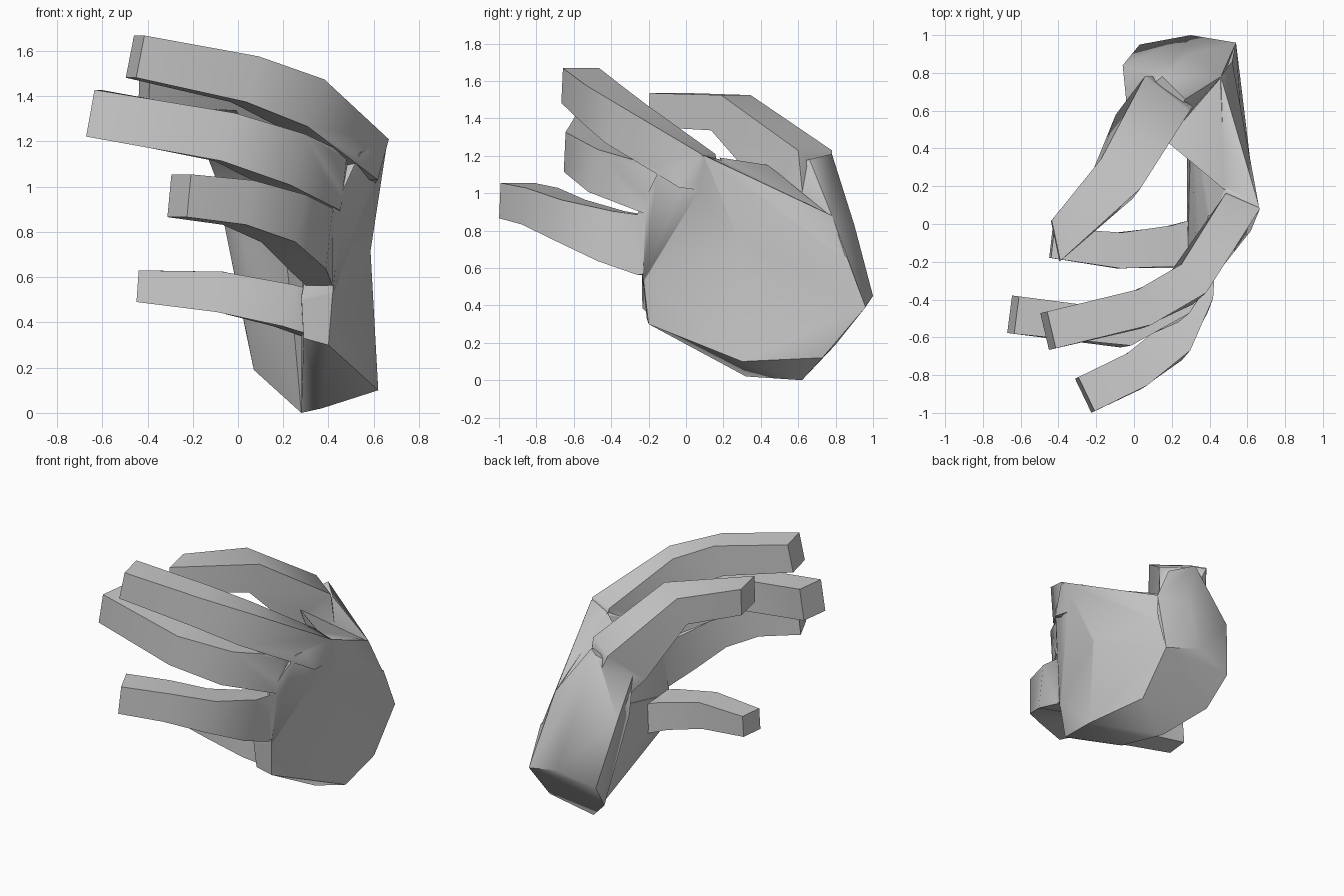
import bpy, bmesh, math
from mathutils import Vector

if "Cube" in bpy.data.objects:
    bpy.data.objects.remove(bpy.data.objects["Cube"])


def finish(name, bm):
    bmesh.ops.recalc_face_normals(bm, faces=bm.faces)
    me = bpy.data.meshes.new(name)
    bm.to_mesh(me)
    bm.free()
    ob = bpy.data.objects.new(name, me)
    bpy.context.collection.objects.link(ob)
    return ob


def hull(name, pts):
    bm = bmesh.new()
    for p in pts:
        bm.verts.new(p)
    bmesh.ops.convex_hull(bm, input=bm.verts[:])
    loose = [v for v in bm.verts if not v.link_faces]
    bmesh.ops.delete(bm, geom=loose, context='VERTS')
    return finish(name, bm)


def digit(name, rings):
    """Four-sided tube: each ring is x, y, z, half height, half depth
    and optionally the heading in degrees of its depth direction."""
    bm = bmesh.new()
    pts = [Vector(r[:3]) for r in rings]
    loops = []
    for i, r in enumerate(rings):
        t = Vector()
        if i > 0:
            t += (pts[i] - pts[i - 1]).normalized()
        if i < len(pts) - 1:
            t += (pts[i + 1] - pts[i]).normalized()
        t.normalize()
        u = Vector((0, 0, 1))
        u = (u - t * u.dot(t)).normalized()
        v = t.cross(u)
        if len(r) > 5:
            a = math.radians(r[5])
            v = Vector((math.cos(a), math.sin(a), 0))
        loops.append([bm.verts.new(pts[i] + u * a * r[3] + v * b * r[4])
                      for a, b in ((1, 1), (1, -1), (-1, -1), (-1, 1))])
    for a, b in zip(loops, loops[1:]):
        for k in range(4):
            j = (k + 1) % 4
            bm.faces.new((a[k], a[j], b[j], b[k]))
    bm.faces.new(loops[0])
    bm.faces.new(loops[-1])
    return finish(name, bm)


# Flat six-sided wrist cut
wrist = [(.54, .96, .39), (.30, 1.0, .45), (.03, .95, .38),
         (.07, .80, .19), (.28, .62, 0), (.54, .73, .12)]

# Palm in two halves that share a row, so the back of the hand dips between them
waist = [(.585, .30, .73), (.52, .86, .66), (.42, -.23, .55), (.28, -.23, .52),
         (.30, .60, .70)]
hand = hull("hand", waist + [wrist[0], wrist[4], wrist[5],
                             (.62, .30, .10), (.37, .32, .02),
                             (.40, -.20, .30), (.29, -.21, .33)])
parts = [hull("upper_palm", [(x, y, z - .02) for x, y, z in waist] + [
    (.42, -.26, .89), (.33, -.20, .84), (.54, -.13, 1.15), (.40, -.03, 1.08),
    (.66, .10, 1.20), (.48, .18, 1.18), (.46, .78, .88)])]

# Thumb heel rising from the wrist
parts.append(hull("thumb_heel", wrist + [
    (-.06, .84, .83), (.30, .90, .83), (.46, .78, .88), (-.04, .64, 1.07),
    (.15, .78, 1.21), (.27, .66, 1.18), (.16, .45, 1.12), (.03, .58, .75),
    (.24, .48, .45)]))

# Web between thumb and index finger
parts.append(hull("thumb_web", [(.48, .18, 1.19), (.17, .44, 1.15), (.455, .77, .88),
                                (.60, .30, 1.02), (.44, .25, .98), (.22, .48, .95)]))

# Fingers and thumb, tip to base
digits = {
    "index_finger": [(-.455, -.565, 1.575, .095, .10), (.03, -.45, 1.475, .105, .10),
                     (.28, -.32, 1.37, .115, .10), (.55, .06, 1.12, .11, .10),
                     (.56, .14, 1.05, .05, .05)],
    "middle_finger": [(-.64, -.48, 1.325, .105, .10), (-.06, -.555, 1.22, .11, .095),
                      (.20, -.42, 1.12, .12, .10), (.40, -.17, 1.02, .13, .075),
                      (.44, .02, .98, .08, .05)],
    "ring_finger": [(-.26, -.905, .96, .095, .10), (.0, -.78, .93, .10, .10),
                    (.20, -.63, .86, .11, .10), (.32, -.40, .77, .14, .09),
                    (.365, -.22, .72, .16, .06), (.40, .0, .70, .10, .05)],
    "little_finger": [(-.435, -.10, .56, .07, .08), (-.08, -.14, .535, .09, .095),
                      (.20, -.12, .475, .095, .11), (.38, -.06, .42, .10, .10)],
    "thumb": [(-.415, -.09, 1.445, .09, .11, -78), (-.09, .24, 1.43, .10, .13),
              (.10, .59, 1.13, .16, .15), (.20, .66, .85, .09, .09)],
}
parts += [digit(name, rings) for name, rings in digits.items()]

# Fuse everything into one skin
bpy.context.view_layer.objects.active = hand
for p in parts:
    m = hand.modifiers.new("fuse", 'BOOLEAN')
    m.operation = 'UNION'
    m.solver = 'EXACT'
    m.object = p
    bpy.ops.object.modifier_apply(modifier=m.name)
    bpy.data.objects.remove(p)

bpy.ops.object.select_all(action='DESELECT')
hand.select_set(True)
bpy.ops.object.shade_smooth_by_angle(angle=math.radians(50))
